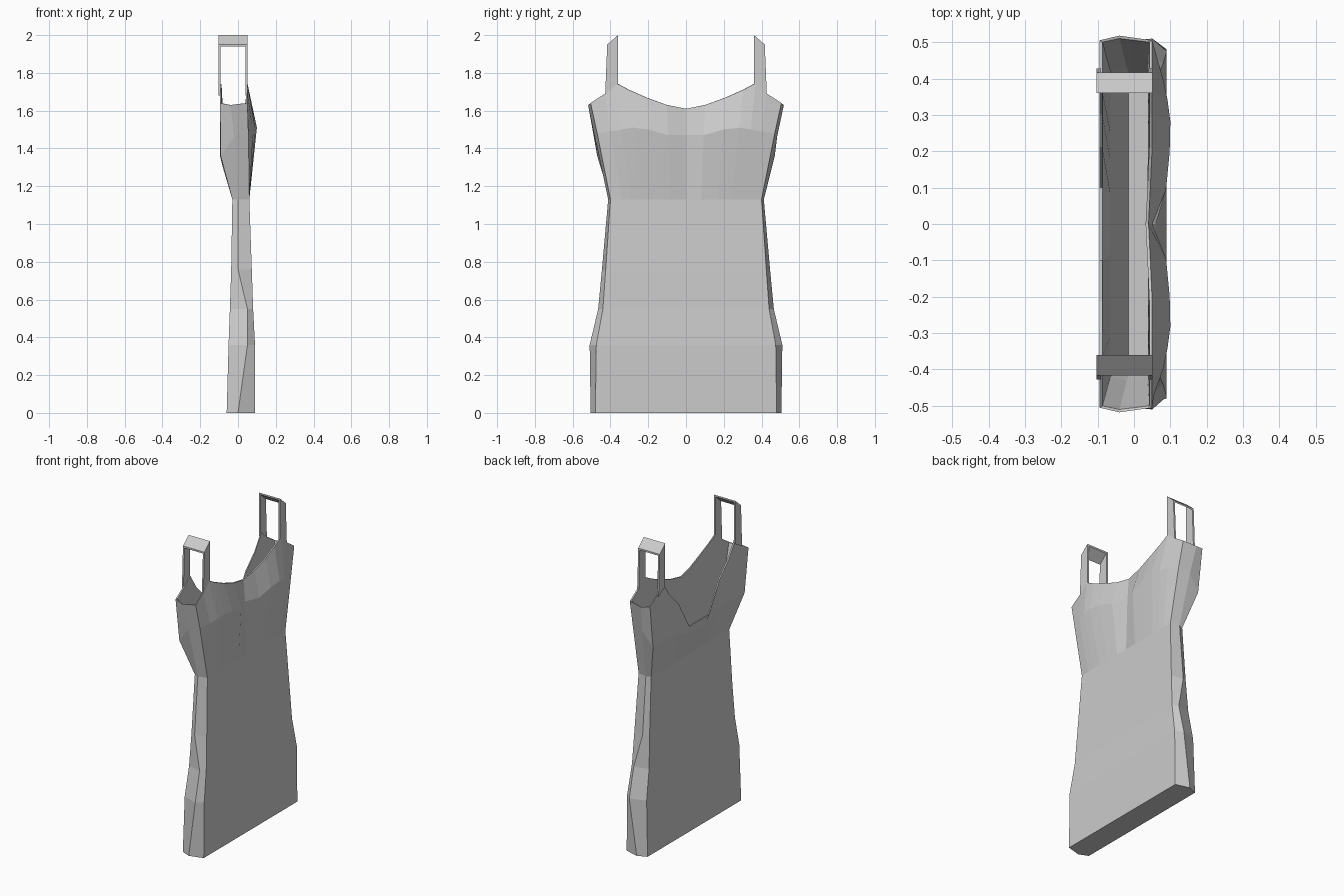
import bpy
import bmesh

if "Cube" in bpy.data.objects:
    bpy.data.objects.remove(bpy.data.objects["Cube"])

fabric = bpy.data.materials.new("light_grey_fabric")
fabric.use_nodes = True
GREY = (0.6, 0.6, 0.6, 1)
fabric.diffuse_color = GREY
fabric.node_tree.nodes["Principled BSDF"].inputs["Base Color"].default_value = GREY


def finish(name, bm):
    bmesh.ops.recalc_face_normals(bm, faces=bm.faces)
    mesh = bpy.data.meshes.new(name)
    bm.to_mesh(mesh)
    bm.free()
    mesh.materials.append(fabric)
    obj = bpy.data.objects.new(name, mesh)
    bpy.context.scene.collection.objects.link(obj)
    return obj


def bridge(bm, a, b):
    n = len(a)
    for i in range(n):
        j = (i + 1) % n
        bm.faces.new((a[i], a[j], b[j], b[i]))


# Column positions from the centre line out to the side, as a share of the width
COLS = [0, 0.2, 0.42, 0.6, 0.73, 0.85, 1]
N = len(COLS)


def ring(bm, front, back, half, side_half, side):
    """One closed loop; front and back hold (x, z) per column, side is (x, z)."""
    pts = []
    for k in range(1 - N, N):
        x, z = front[abs(k)]
        pts.append((x, half * COLS[abs(k)] * (1 if k > 0 else -1), z))
    pts.append((side[0], side_half, side[1]))
    for k in range(N - 1, -N, -1):
        x, z = back[abs(k)]
        pts.append((x, half * COLS[abs(k)] * (1 if k > 0 else -1), z))
    pts.append((side[0], -side_half, side[1]))
    return [bm.verts.new(p) for p in pts]


# Lower body: height, front x, back x, panel half width, side half width, side x
LEVELS = [
    (0.00, 0.09, -0.06, 0.48, 0.505, 0.0),
    (0.36, 0.09, -0.05, 0.475, 0.51, 0.05),
    (0.55, 0.08, -0.043, 0.44, 0.465, 0.05),
    (0.76, 0.073, -0.036, 0.425, 0.445, 0.0),
    (1.13, 0.06, -0.03, 0.40, 0.412, 0.0),
]

# Bust line and neckline heights and depths, from the centre column outwards
BUST_X = [0.05, 0.088, 0.098, 0.1, 0.092, 0.08, 0.055]
BUST_Z = [1.47, 1.47, 1.5, 1.51, 1.5, 1.49, 1.48]
NECK_X = [0.04, 0.045, 0.05, 0.05, 0.05, 0.05, 0.05]
NECK_Z = [1.61, 1.63, 1.67, 1.71, 1.745, 1.69, 1.64]
BACK_Z = [1.36, 1.36, 1.55, 1.64, 1.74, 1.69, 1.64]

bm = bmesh.new()
rings = []
for z, fx, bx, half, wide, sx in LEVELS:
    rings.append(ring(bm, [(fx, z)] * N, [(bx, z)] * N, half, wide, (sx, z)))

back_bust = [(-0.08, 1.3)] * 2 + [(-0.092, 1.36)] * (N - 2)
rings.append(ring(bm, list(zip(BUST_X, BUST_Z)), back_bust, 0.47, 0.482, (-0.02, 1.46)))

back_neck = [(-0.095, z) for z in BACK_Z]
rings.append(ring(bm, list(zip(NECK_X, NECK_Z)), back_neck, 0.505, 0.518, (-0.04, 1.63)))

# Inner lining from the neckline down to a floor at the waist
lip_front = [(x - 0.008, z) for x, z in zip(NECK_X, NECK_Z)]
lip_back = [(x + 0.008, z) for x, z in back_neck]
rings.append(ring(bm, lip_front, lip_back, 0.5, 0.51, (-0.04, 1.625)))
rings.append(ring(bm, [(0.038, 1.32)] * N, [(-0.065, 1.3)] * N, 0.42, 0.43, (-0.02, 1.31)))
rings.append(ring(bm, [(0.042, 1.1)] * N, [(-0.015, 1.1)] * N, 0.36, 0.37, (0.0, 1.1)))

for lower, upper in zip(rings, rings[1:]):
    bridge(bm, lower, upper)
bm.faces.new(rings[0])
bm.faces.new(rings[-1])
finish("camisole_body", bm)


# Shoulder straps: flat hoops with a sloping top
def strap(name, s):
    bm = bmesh.new()
    x0, x1, t = -0.103, 0.051, 0.011
    loops = []
    for y_foot, y_top, foot, top in ((0.36, 0.36, 1.72, 2.0), (0.428, 0.417, 1.68, 1.95)):
        outer = [(x0, y_foot, foot), (x0, y_top, top), (x1, y_top, top), (x1, y_foot, foot)]
        inner = [(x0 + t, y_foot, foot), (x0 + t, y_top, top - t),
                 (x1 - t, y_top, top - t), (x1 - t, y_foot, foot)]
        loops.append([bm.verts.new((x, s * y, z)) for x, y, z in outer + inner[::-1]])
    a, b = loops
    bridge(bm, a, b)
    for loop in loops:
        for i in range(3):
            bm.faces.new((loop[i], loop[i + 1], loop[6 - i], loop[7 - i]))
    finish(name, bm)


strap("strap_back_side", 1)
strap("strap_front_side", -1)
